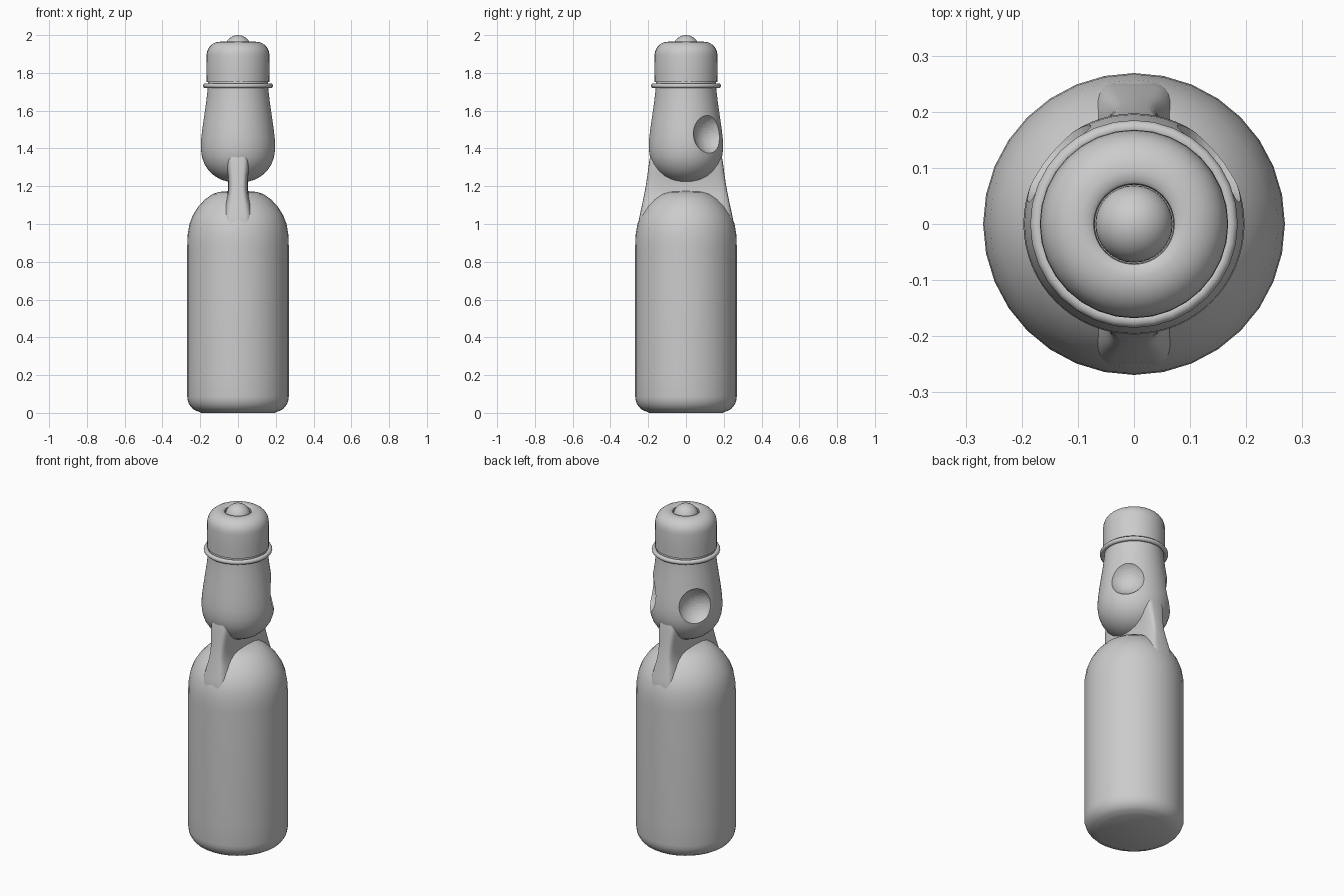
import bpy, bmesh
from math import sin, cos, pi, radians, copysign

if "Cube" in bpy.data.objects:
    bpy.data.objects.remove(bpy.data.objects["Cube"])

def finish(bm, name, angle=40):
    bmesh.ops.recalc_face_normals(bm, faces=bm.faces)
    me = bpy.data.meshes.new(name)
    bm.to_mesh(me)
    bm.free()
    ob = bpy.data.objects.new(name, me)
    bpy.context.collection.objects.link(ob)
    smooth(ob, angle)
    return ob

def smooth(ob, angle=40):
    bpy.ops.object.select_all(action='DESELECT')
    ob.select_set(True)
    bpy.context.view_layer.objects.active = ob
    bpy.ops.object.shade_smooth_by_angle(angle=radians(angle))

def loft(name, rings, angle=40):
    """Skin a stack of equal-length rings and cap both ends."""
    bm = bmesh.new()
    vs = [[bm.verts.new(p) for p in ring] for ring in rings]
    n = len(vs[0])
    for a, b in zip(vs, vs[1:]):
        for i in range(n):
            bm.faces.new((a[i], a[(i + 1) % n], b[(i + 1) % n], b[i]))
    bm.faces.new(vs[0])
    bm.faces.new(vs[-1])
    return finish(bm, name, angle)

def lathe(name, profile, n=32, angle=40):
    return loft(name, [[(r * cos(2 * pi * i / n), r * sin(2 * pi * i / n), z)
                        for i in range(n)] for r, z in profile], angle)

def arc(cr, cz, rr, rz, a0, a1, n=8):
    return [(cr + rr * cos(radians(a0 + (a1 - a0) * i / n)),
             cz + rz * sin(radians(a0 + (a1 - a0) * i / n))) for i in range(n + 1)]

# Lower body with rounded foot and domed shoulder
lathe("bottle_body",
      [(0.195, 0.0)] + arc(0.195, 0.088, 0.074, 0.083, -80, 0, 6)
      + [(0.269, 0.2), (0.269, 0.88), (0.267, 0.94), (0.257, 1.0), (0.240, 1.045),
         (0.212, 1.09), (0.175, 1.13), (0.135, 1.158), (0.1, 1.17), (0.05, 1.174), (0.01, 1.175)])

# Upper bulb chamber and neck
bulb = lathe("neck_bulb",
             [(0.01, 1.22), (0.05, 1.223), (0.09, 1.235), (0.125, 1.255), (0.155, 1.283),
              (0.178, 1.318), (0.191, 1.355), (0.197, 1.40), (0.195, 1.45), (0.188, 1.51),
              (0.178, 1.58), (0.168, 1.65), (0.161, 1.71), (0.157, 1.78)], 64)

# Two thumb dimples on the back half
for side in (-1, 1):
    a = radians(39)
    bpy.ops.mesh.primitive_uv_sphere_add(segments=48, ring_count=24, radius=0.12,
        location=(side * 0.252 * cos(a), 0.252 * sin(a), 1.48))
    cutter = bpy.context.object
    mod = bulb.modifiers.new("dimple", 'BOOLEAN')
    mod.operation = 'DIFFERENCE'
    mod.solver = 'EXACT'
    mod.object = cutter
    bpy.context.view_layer.objects.active = bulb
    bpy.ops.object.modifier_apply(modifier=mod.name)
    bpy.data.objects.remove(cutter)
smooth(bulb, 35)

# Pinched web joining body and bulb, narrow in x and wide in y
def section(z, hx, hy, n=48):
    out = []
    for i in range(n):
        c, s = cos(2 * pi * i / n), sin(2 * pi * i / n)
        out.append((copysign(hx * abs(c) ** 0.4, c), copysign(hy * abs(s) ** 0.4, s), z))
    return out

loft("pinch_web", [section(*s) for s in (
    (0.93, 0.09, 0.25), (1.0, 0.085, 0.253), (1.05, 0.08, 0.244), (1.1, 0.07, 0.233),
    (1.14, 0.059, 0.225), (1.18, 0.052, 0.217), (1.22, 0.052, 0.21), (1.26, 0.055, 0.204),
    (1.3, 0.061, 0.199), (1.34, 0.062, 0.193), (1.38, 0.055, 0.185))], 50)

# Collar ring under the cap
bpy.ops.mesh.primitive_torus_add(major_radius=0.172, minor_radius=0.013,
    major_segments=32, minor_segments=12, location=(0, 0, 1.732))
collar = bpy.context.object
collar.name = "collar_ring"
smooth(collar, 60)

# Cap with rounded shoulder and a mouth for the marble
lathe("cap", [(0.13, 1.752), (0.167, 1.752), (0.168, 1.82), (0.167, 1.89)]
      + arc(0.095, 1.895, 0.071, 0.07, 5, 90, 8)
      + [(0.079, 1.964), (0.072, 1.958), (0.07, 1.935), (0.07, 1.91)])

# Glass marble seated in the mouth
bpy.ops.mesh.primitive_uv_sphere_add(segments=32, ring_count=16, radius=0.069,
                                     location=(0, 0, 1.931))
marble = bpy.context.object
marble.name = "marble"
smooth(marble, 60)
